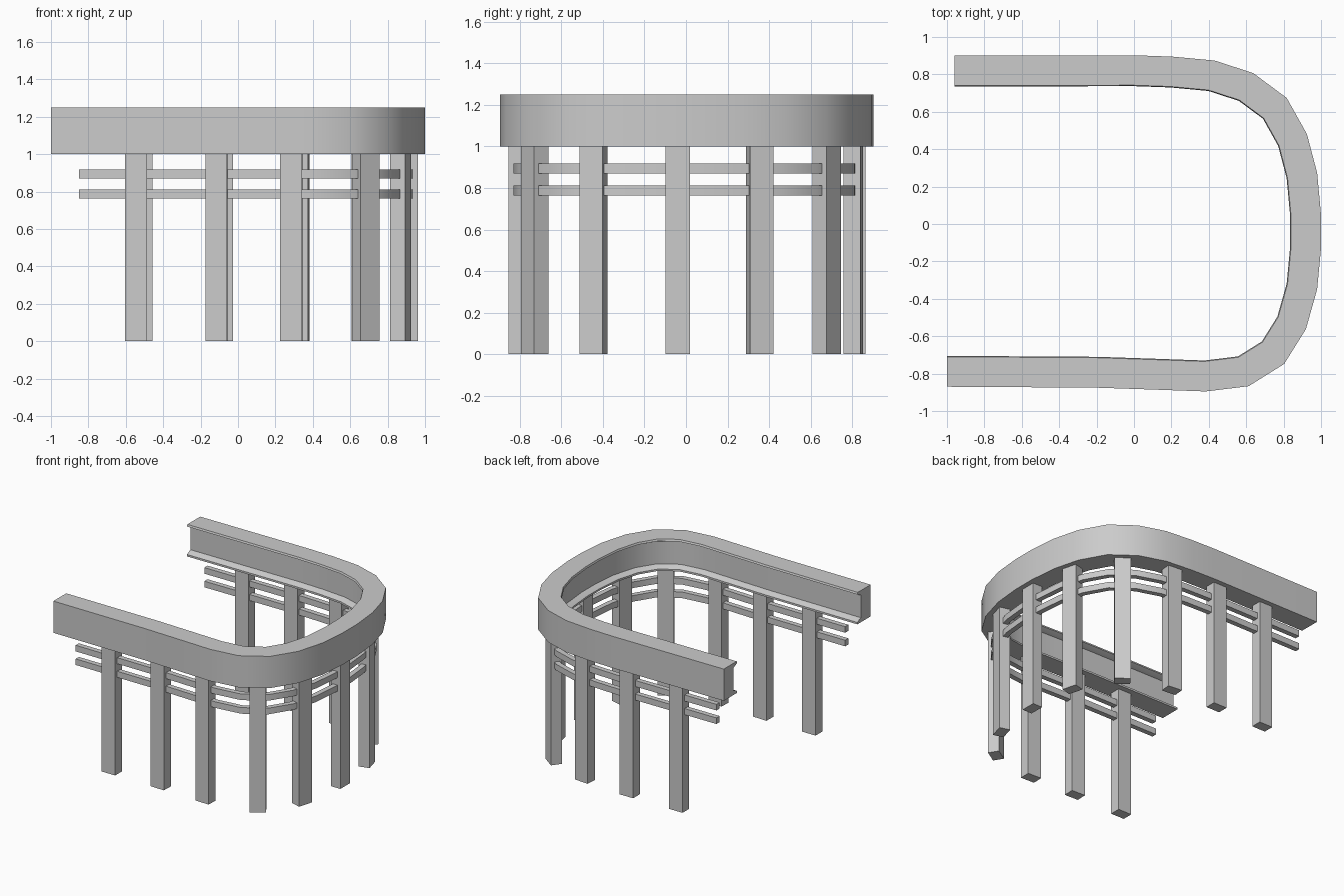
import bpy, bmesh, math
from mathutils import Vector, Matrix

if "Cube" in bpy.data.objects:
    bpy.data.objects.remove(bpy.data.objects["Cube"])

# centre line of the U-shaped plan, from back left round to front left
PATH = [Vector(p) for p in [
    (-.96, .82), (0, .822), (.2, .815), (.415, .795), (.60, .735), (.755, .62),
    (.85, .45), (.90, .26), (.92, .045), (.92, -.125), (.90, -.335), (.845, -.53),
    (.745, -.69), (.585, -.79), (.38, -.815), (.1, -.805), (-.2, -.795), (-1, -.79)]]


def finish(bm, name):
    bmesh.ops.recalc_face_normals(bm, faces=bm.faces)
    me = bpy.data.meshes.new(name)
    bm.to_mesh(me)
    bm.free()
    ob = bpy.data.objects.new(name, me)
    bpy.context.collection.objects.link(ob)
    return ob


def left(d):
    return Vector((-d.y, d.x))


def sweep(name, path, profile):
    """Sweep a closed (outward offset, z) profile along a plan path with mitred joints."""
    bm = bmesh.new()
    rings = []
    for i, p in enumerate(path):
        a = (p - path[i - 1]).normalized() if i else None
        b = (path[i + 1] - p).normalized() if i < len(path) - 1 else None
        a, b = a or b, b or a
        n = (left(a) + left(b)).normalized()
        n = n / n.dot(left(a))
        rings.append([bm.verts.new((p.x + n.x * o, p.y + n.y * o, z)) for o, z in profile])
    k = len(profile)
    for r, s in zip(rings, rings[1:]):
        for j in range(k):
            bm.faces.new((r[j], r[(j + 1) % k], s[(j + 1) % k], s[j]))
    bm.faces.new(rings[0])
    bm.faces.new(rings[-1])
    ob = finish(bm, name)
    bpy.ops.object.select_all(action='DESELECT')
    ob.select_set(True)
    bpy.context.view_layer.objects.active = ob
    bpy.ops.object.shade_smooth_by_angle(angle=math.radians(30))
    return ob


# channel beam: flat outside, thin lips along the inside
sweep("channel_beam", PATH, [
    (.08, 1.0), (.08, 1.25), (-.08, 1.25), (-.085, 1.235), (-.06, 1.222), (-.04, 1.215),
    (-.04, 1.035), (-.06, 1.028), (-.085, 1.015), (-.085, 1.0)])

# two rails passing through the posts
rail_path = [Vector((-.85, .82))] + PATH[1:-1] + [Vector((-.85, -.792))]
for name, z in (("upper_rail", .87), ("lower_rail", .763)):
    sweep(name, rail_path, [(.015, z), (.015, z + .048), (-.025, z + .048), (-.025, z)])


def post(name, x, y):
    """Square-ended post snapped to the path and turned along it."""
    q, best = Vector((x, y)), None
    for a, b in zip(PATH, PATH[1:]):
        d = b - a
        t = max(0, min(1, (q - a).dot(d) / d.length_squared))
        c = a + d * t
        if best is None or (c - q).length < best[0]:
            best = ((c - q).length, c, math.atan2(d.y, d.x))
    _, c, ang = best
    bm = bmesh.new()
    bmesh.ops.create_cube(bm, size=1, matrix=Matrix.Translation((c.x, c.y, .5))
                          @ Matrix.Rotation(ang, 4, 'Z') @ Matrix.Diagonal((.117, .083, 1, 1)))
    finish(bm, name)


# posts: back row, back corner, right side, front corner, front row
for i, (x, y) in enumerate([
        (-.515, .82), (-.085, .82), (.32, .81), (.68, .68), (.875, .355), (.92, -.04),
        (.865, -.445), (.685, -.73), (.285, -.81), (-.115, -.80), (-.545, -.79)]):
    post("post_%02d" % (i + 1), x, y)
